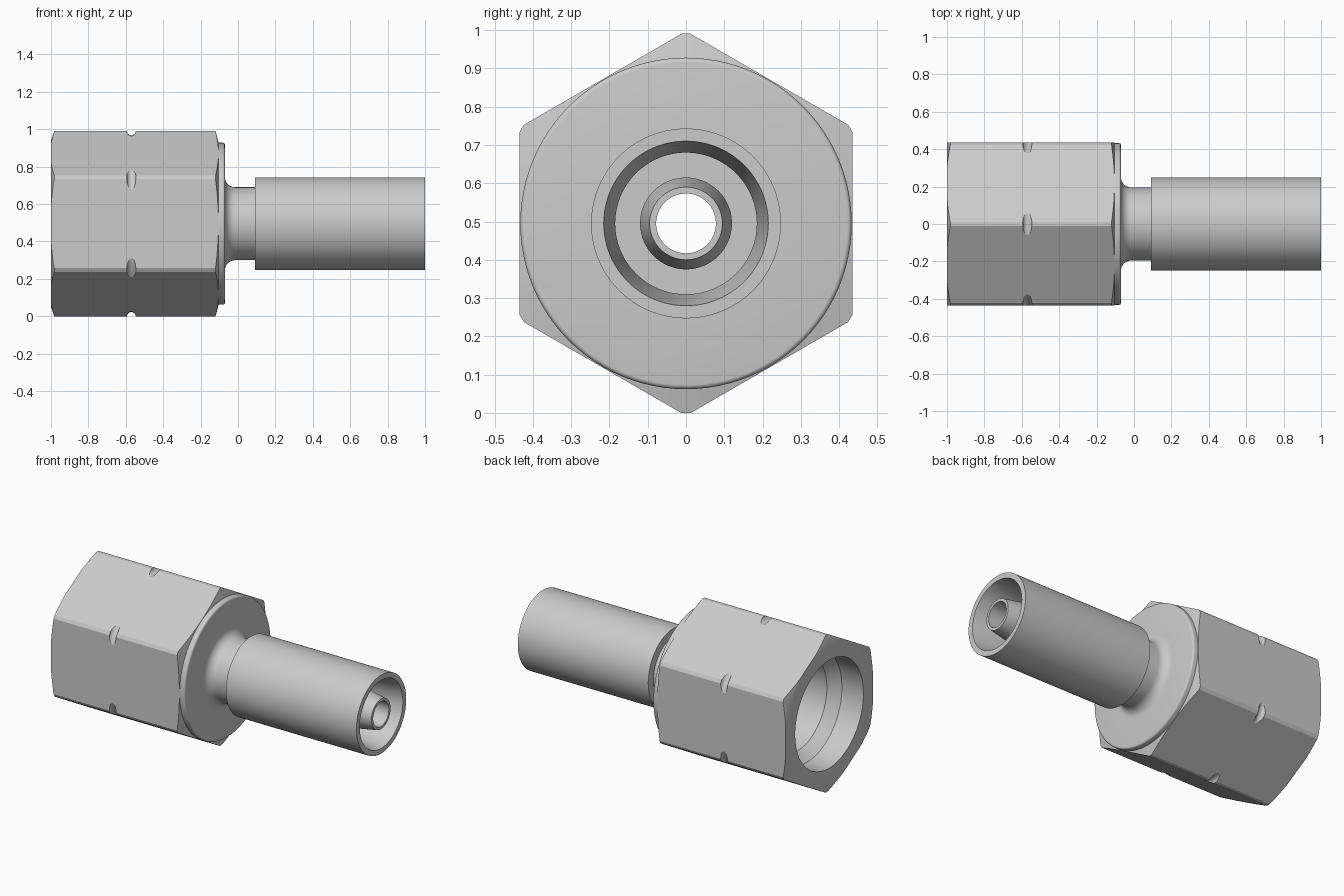
import bpy, bmesh, math
from mathutils import Matrix

AXIS_Z = 0.495      # height of the common centre line
FLAT = 0.435        # centre line to hexagon flat
CORNER = 0.496      # turned radius of the hexagon corners

cube = bpy.data.objects.get("Cube")
if cube:
    bpy.data.objects.remove(cube, do_unlink=True)

steel = bpy.data.materials.new("light grey steel")
steel.use_nodes = True
steel.diffuse_color = (0.6, 0.6, 0.6, 1)
steel.node_tree.nodes["Principled BSDF"].inputs["Base Color"].default_value = (0.6, 0.6, 0.6, 1)


def add_object(name, bm):
    bmesh.ops.recalc_face_normals(bm, faces=bm.faces)
    mesh = bpy.data.meshes.new(name)
    bm.to_mesh(mesh)
    bm.free()
    obj = bpy.data.objects.new(name, mesh)
    bpy.context.collection.objects.link(obj)
    mesh.materials.append(steel)
    obj.location.z = AXIS_Z
    return obj


def lathe(name, profile, steps=96):
    """Turn a closed (x, radius) outline around the x axis."""
    bm = bmesh.new()
    rings = []
    for i in range(steps):
        a = 2 * math.pi * i / steps
        rings.append([bm.verts.new((x, r * math.sin(a), r * math.cos(a))) for x, r in profile])
    for i, ring in enumerate(rings):
        nxt = rings[(i + 1) % steps]
        for j in range(len(profile)):
            k = (j + 1) % len(profile)
            bm.faces.new((ring[j], ring[k], nxt[k], nxt[j]))
    return add_object(name, bm)


def arc(cx, cr, rad, start, end, n=8):
    """Points of an arc in the (x, radius) plane, angles in degrees."""
    angles = [math.radians(start + (end - start) * i / n) for i in range(n + 1)]
    return [(cx + rad * math.cos(a), cr + rad * math.sin(a)) for a in angles]


def activate(obj):
    bpy.ops.object.select_all(action="DESELECT")
    obj.select_set(True)
    bpy.context.view_layer.objects.active = obj


# Nut: turned ring with chamfers, corner groove, rear collar and stepped bore
nut_profile = [(-1, 0.34), (-1, 0.445), (-0.982, CORNER)]
nut_profile += arc(-0.57, CORNER, 0.024, 180, 360)
nut_profile += [(-0.12, CORNER), (-0.104, 0.433)]
nut_profile += arc(-0.082, 0.421, 0.012, 90, 0, 4)
nut_profile += [(-0.07, 0.15), (-0.3, 0.15), (-0.3, 0.29), (-0.78, 0.29), (-0.85, 0.34)]
nut = lathe("hex_nut", nut_profile)

# Hexagonal bar that trims the turned ring into a nut
bm = bmesh.new()
bmesh.ops.create_cone(bm, cap_ends=True, segments=6, depth=3,
                      radius1=FLAT / math.cos(math.pi / 6),
                      radius2=FLAT / math.cos(math.pi / 6))
bmesh.ops.rotate(bm, verts=bm.verts, matrix=Matrix.Rotation(math.pi / 2, 3, "Y"))
# keep corners pointing straight up and down
if max(v.co.z for v in bm.verts) < FLAT * 1.05:
    bmesh.ops.rotate(bm, verts=bm.verts, matrix=Matrix.Rotation(math.pi / 6, 3, "X"))
bar = add_object("hex_bar_cutter", bm)
bar.hide_render = True

trim = nut.modifiers.new("hex trim", "BOOLEAN")
trim.operation = "INTERSECT"
trim.solver = "EXACT"
trim.object = bar
bpy.context.view_layer.update()
activate(nut)
bpy.ops.object.modifier_apply(modifier=trim.name)
bpy.data.objects.remove(bar, do_unlink=True)

# Stem: neck with fillet and hose nipple, bored right through
stem_profile = [(-0.36, 0.078), (-0.36, 0.14), (-0.31, 0.19), (-0.09, 0.19), (-0.09, 0.25)]
stem_profile += arc(-0.015, 0.25, 0.055, 180, 270)
stem_profile += [(0.15, 0.195), (0.15, 0.12), (0.85, 0.12), (0.998, 0.095), (0.998, 0.078)]
stem = lathe("stem_and_nipple", stem_profile)

# Ferrule: open sleeve around the nipple, flared inside at the mouth
ferrule = lathe("ferrule", [(0.09, 0.1), (0.09, 0.248), (1, 0.248), (1, 0.215),
                            (0.8, 0.185), (0.2, 0.185), (0.2, 0.1)])

for obj in (nut, stem, ferrule):
    activate(obj)
    bpy.ops.object.shade_smooth_by_angle(angle=math.radians(25))
